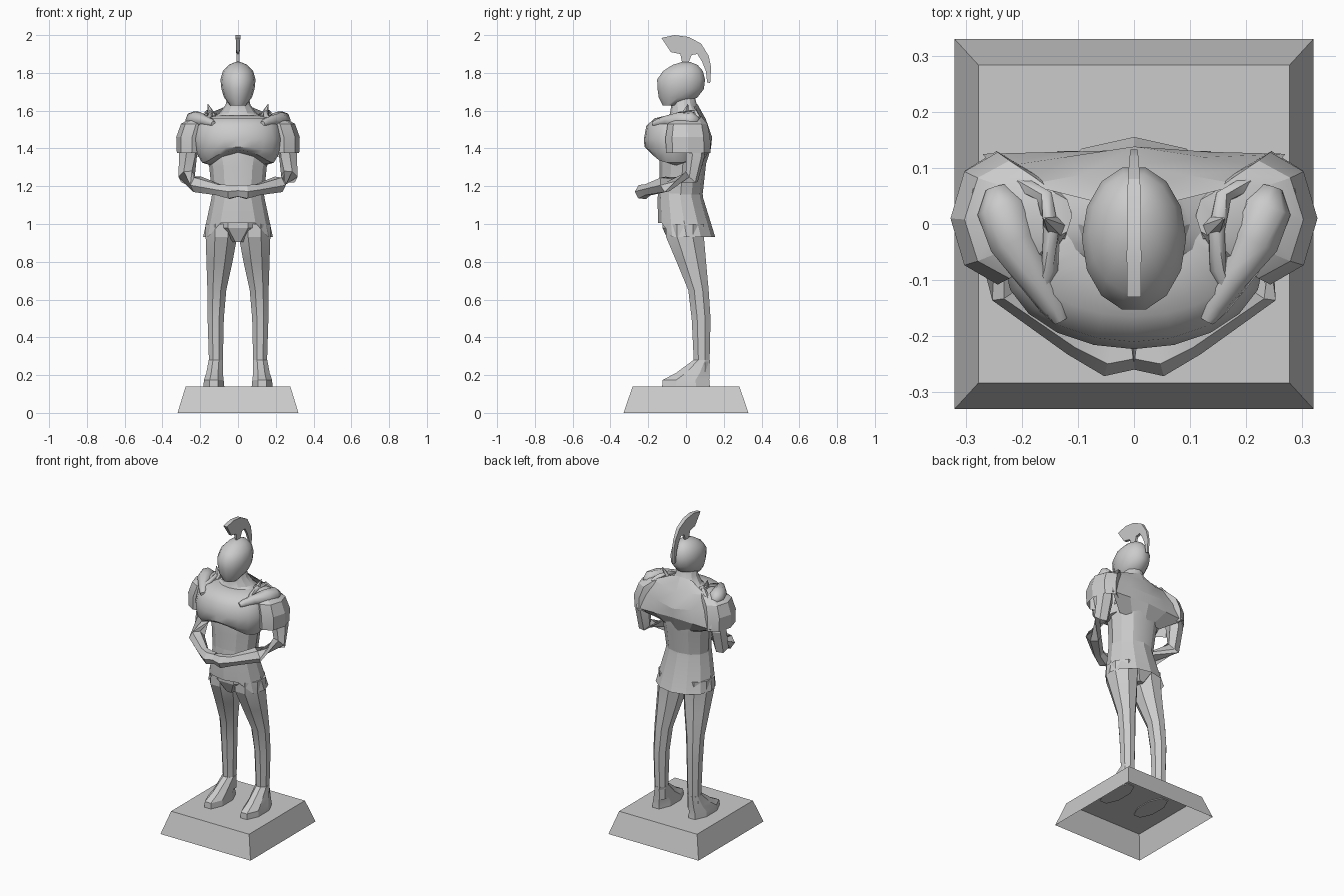
import bpy, bmesh, math
from mathutils import Vector

stone = bpy.data.materials.new("grey stone")
stone.diffuse_color = (0.6, 0.6, 0.6, 1)


def finish(name, bm, angle=30):
    bmesh.ops.recalc_face_normals(bm, faces=bm.faces[:])
    me = bpy.data.meshes.new(name)
    bm.to_mesh(me)
    bm.free()
    ob = bpy.data.objects.new(name, me)
    bpy.context.collection.objects.link(ob)
    me.materials.append(stone)
    bpy.ops.object.select_all(action='DESELECT')
    ob.select_set(True)
    bpy.context.view_layer.objects.active = ob
    bpy.ops.object.shade_smooth_by_angle(angle=math.radians(angle))
    return ob


def skin(name, loops, caps=(True, True), warp=None, angle=30):
    """Join closed loops of points into one surface."""
    bm = bmesh.new()
    rows = [[bm.verts.new(warp(Vector(p)) if warp else p) for p in lp] for lp in loops]
    n = len(rows[0])
    for a, b in zip(rows, rows[1:]):
        for i in range(n):
            j = (i + 1) % n
            bm.faces.new((a[i], a[j], b[j], b[i]))
    for use, row in zip(caps, (rows[0], rows[-1])):
        if use:
            bm.faces.new(row)
    return finish(name, bm, angle)


def loft(name, rings, n=8, s=1, boxy=False, **kw):
    """Stack of horizontal ellipses: (z, centre x, centre y, radius x, radius y)."""
    ph = math.pi / n if boxy else 0
    k = 1 / math.cos(math.pi / n) if boxy else 1
    loops = []
    for z, cx, cy, rx, ry in rings:
        loops.append([(s * (cx + k * rx * math.cos(ph + math.tau * i / n)),
                       cy + k * ry * math.sin(ph + math.tau * i / n), z) for i in range(n)])
    return skin(name, loops, **kw)


def tube(name, pts, n=6, s=1, **kw):
    """Tube through points: (x, y, z, radius)."""
    P = [Vector((s * x, y, z)) for x, y, z, r in pts]
    loops = []
    for i, p in enumerate(P):
        t = (P[min(i + 1, len(P) - 1)] - P[max(i - 1, 0)]).normalized()
        u = t.cross(Vector((0.3 * s, 1, 0.5))).normalized()
        v = t.cross(u)
        r = pts[i][3]
        loops.append([p + r * (math.cos(math.tau * k / n) * u + math.sin(math.tau * k / n) * v)
                      for k in range(n)])
    return skin(name, loops, **kw)


# Plinth, open underneath
skin("plinth", [[(-x, -y, z), (x, -y, z), (x, y, z), (-x, y, z)]
                for x, y, z in ((0.32, 0.33, 0), (0.277, 0.283, 0.14))], caps=(False, True))

# Body and neck
loft("torso", [(1.13, 0, -0.03, 0.135, 0.115), (1.3, 0, -0.018, 0.152, 0.122),
               (1.42, 0, -0.01, 0.19, 0.13), (1.54, 0, 0, 0.19, 0.11),
               (1.585, 0, 0, 0.1, 0.085), (1.63, 0, -0.01, 0.066, 0.068),
               (1.68, 0, -0.015, 0.055, 0.06)], n=12, angle=25)


# Breastplate with an arched lower edge
def arch(p):
    if p.z < 1.42:
        p.z += (1.42 - p.z) * 0.7 * max(0, 1 - (p.x / 0.17) ** 2)
    return p


loft("breastplate", [(1.285, 0, -0.05, 0.145, 0.09), (1.325, 0, -0.06, 0.19, 0.14),
                     (1.38, 0, -0.07, 0.222, 0.15), (1.45, 0, -0.07, 0.232, 0.153),
                     (1.52, 0, -0.07, 0.215, 0.14), (1.56, 0, -0.06, 0.185, 0.105),
                     (1.575, 0, -0.03, 0.11, 0.07)], n=20, warp=arch, angle=40)


# Tunic skirt, cut away at the front
def hem(p):
    if p.z < 1 and p.y < -0.1 and abs(p.x) < 0.12:
        p.z = 1.005
    return p


loft("skirt", [(1.2, 0, -0.03, 0.132, 0.115), (1.14, 0, -0.03, 0.14, 0.12),
               (0.93, 0, 0.003, 0.185, 0.152)], n=12, caps=(False, False), warp=hem, angle=20)
loft("shorts", [(1.08, 0, -0.015, 0.13, 0.11), (0.98, 0, -0.01, 0.13, 0.115),
                (0.905, 0, -0.01, 0.035, 0.08)], n=8, boxy=True, angle=20)

# Head
loft("head", [(1.628, 0, -0.075, 0.042, 0.05), (1.67, 0, -0.042, 0.074, 0.105),
              (1.715, 0, -0.028, 0.088, 0.126), (1.765, 0, -0.026, 0.093, 0.13),
              (1.81, 0, -0.016, 0.08, 0.108), (1.842, 0, -0.005, 0.05, 0.068),
              (1.857, 0, 0, 0.015, 0.025)], n=14, angle=50)

# Crest: side profile, thicker towards the top
profile = [(-0.13, 1.985), (-0.06, 2.0), (0.015, 1.99), (0.08, 1.955), (0.12, 1.89),
           (0.133, 1.83), (0.128, 1.745), (0.112, 1.75), (0.105, 1.81), (0.085, 1.86),
           (0.06, 1.9), (0.03, 1.895), (0.012, 1.85), (-0.02, 1.85), (-0.03, 1.9),
           (-0.08, 1.91), (-0.1, 1.94)]
skin("crest", [[(sx * (0.006 + 0.007 * max(0, (z - 1.85) / 0.15)), y, z) for y, z in profile]
               for sx in (-1, 1)])

# Short cape over the upper back: (half width, side y, side z, middle y, middle z)
bm = bmesh.new()
rows = []
for w, ys, zs, ym, zm in ((0.07, 0.04, 1.62, 0.06, 1.635), (0.19, 0.07, 1.57, 0.105, 1.555),
                          (0.25, 0.1, 1.49, 0.138, 1.46), (0.27, 0.125, 1.39, 0.132, 1.4),
                          (0.15, 0.05, 1.32, 0.1, 1.3)):
    rows.append([bm.verts.new((w * t, ym + (ys - ym) * abs(t), zm + (zs - zm) * abs(t)))
                 for t in (-1, -0.5, 0, 0.5, 1)])
for a, b in zip(rows, rows[1:]):
    for i in range(4):
        bm.faces.new((a[i], a[i + 1], b[i + 1], b[i]))
finish("cape", bm, 15)

# Paired parts
for s, side in ((1, "left"), (-1, "right")):
    loft(side + "_leg", [(1.0, 0.088, -0.005, 0.083, 0.1), (0.93, 0.088, -0.005, 0.083, 0.1),
                         (0.8, 0.098, 0.028, 0.069, 0.078), (0.65, 0.112, 0.066, 0.05, 0.054),
                         (0.5, 0.118, 0.08, 0.043, 0.05), (0.28, 0.117, 0.083, 0.037, 0.042),
                         (0.2, 0.117, 0.083, 0.037, 0.042)], s=s, boxy=True, angle=20)
    loft(side + "_foot", [(0.135, 0.128, 0, 0.056, 0.127), (0.175, 0.128, 0, 0.052, 0.123),
                          (0.21, 0.124, 0.035, 0.044, 0.09), (0.28, 0.117, 0.083, 0.038, 0.043)],
         s=s, boxy=True, angle=20)
    tube(side + "_arm", [(0.25, 0.03, 1.52, 0.05), (0.265, 0.05, 1.36, 0.05),
                         (0.272, 0.03, 1.25, 0.045), (0.215, -0.11, 1.21, 0.046),
                         (0.1, -0.205, 1.18, 0.033), (0.045, -0.23, 1.17, 0.042),
                         (0.0, -0.225, 1.175, 0.034)], s=s, angle=20)
    loft(side + "_shoulder_guard", [(1.375, 0.245, 0.012, 0.079, 0.118),
                                    (1.46, 0.243, 0.01, 0.084, 0.118),
                                    (1.53, 0.222, 0.008, 0.08, 0.105),
                                    (1.565, 0.18, 0.01, 0.06, 0.075),
                                    (1.585, 0.14, 0.015, 0.03, 0.04)],
         s=s, caps=(False, True), angle=20)
    # Shoulder ornament: tapered snout, curled band and spike
    tube(side + "_shoulder_ornament", [(0.245, 0.065, 1.545, 0.02), (0.235, 0.03, 1.55, 0.046),
                                       (0.215, -0.03, 1.55, 0.046), (0.175, -0.1, 1.545, 0.03),
                                       (0.145, -0.145, 1.535, 0.024), (0.13, -0.172, 1.53, 0.014)],
         n=8, s=s, angle=60)
    tube(side + "_ornament_band", [(0.2, 0.07, 1.55, 0.016), (0.16, 0.05, 1.59, 0.015),
                                   (0.147, -0.01, 1.585, 0.016), (0.15, -0.08, 1.565, 0.015),
                                   (0.165, -0.12, 1.55, 0.01)], s=s, angle=60)
    tube(side + "_ornament_spike", [(0.135, -0.01, 1.56, 0.024), (0.148, 0.0, 1.6, 0.014),
                                    (0.16, 0.01, 1.635, 0.002)], s=s)
